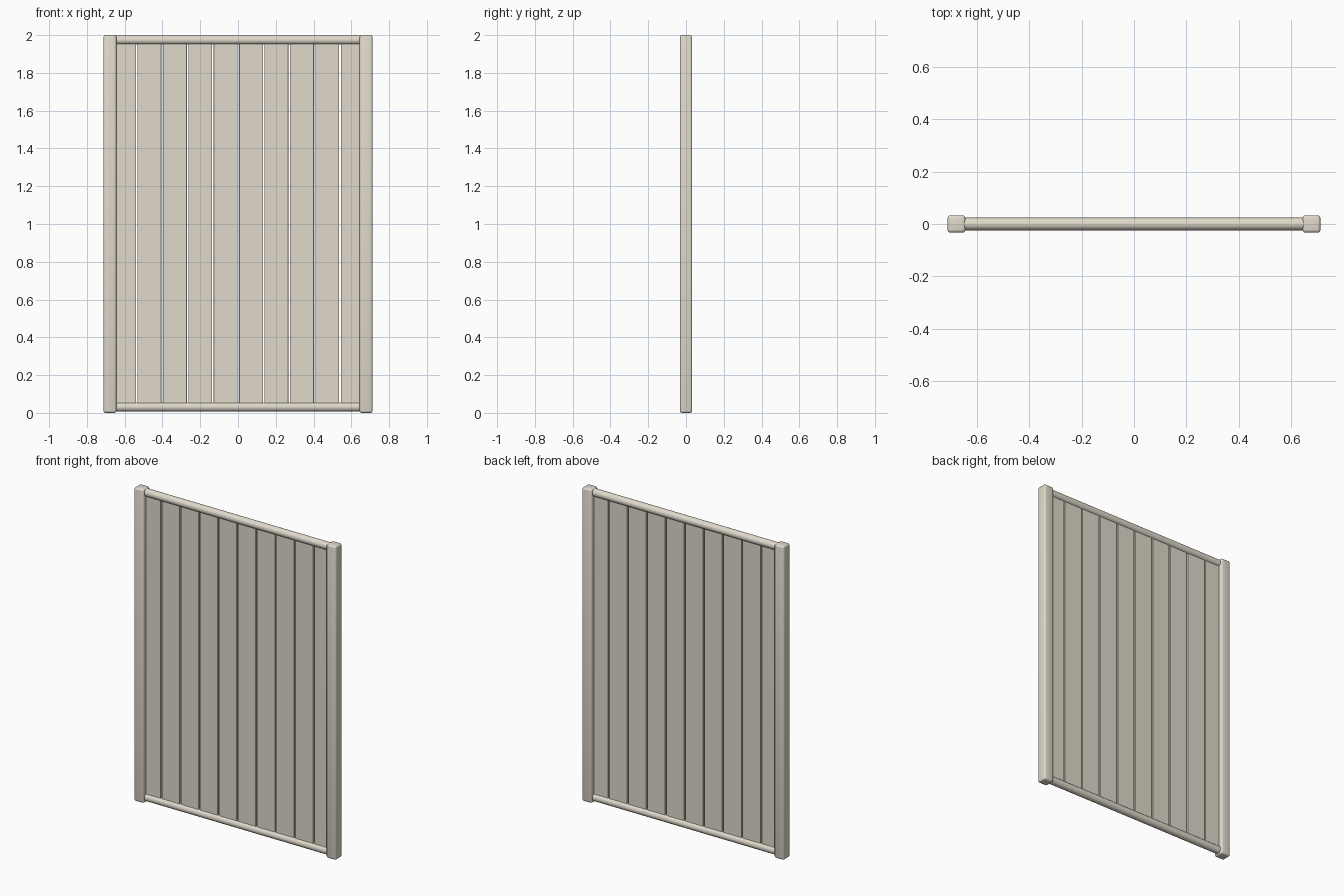
import bpy, math

if "Cube" in bpy.data.objects:
    bpy.data.objects.remove(bpy.data.objects["Cube"])

wood = bpy.data.materials.new("pale_wood")
wood.diffuse_color = (0.75, 0.70, 0.60, 1)
wood.use_nodes = True
wood.node_tree.nodes["Principled BSDF"].inputs["Base Color"].default_value = wood.diffuse_color


def finish(ob, name, angle=35):
    ob.name = name
    ob.data.materials.append(wood)
    bpy.ops.object.shade_smooth_by_angle(angle=math.radians(angle))
    return ob


def box(name, centre, size, bevel, segments):
    bpy.ops.mesh.primitive_cube_add(size=1, location=centre)
    ob = bpy.context.object
    ob.scale = size
    bpy.ops.object.transform_apply(location=False, rotation=False, scale=True)
    mod = ob.modifiers.new("soft_edges", 'BEVEL')
    mod.width, mod.segments = bevel, segments
    bpy.ops.object.modifier_apply(modifier=mod.name)
    return finish(ob, name)


def rail(name, z):
    bpy.ops.mesh.primitive_cylinder_add(vertices=24, radius=0.024, depth=1.33,
                                        location=(0, 0, z),
                                        rotation=(0, math.pi / 2, 0))
    return finish(bpy.context.object, name)


# Rounded square side posts
for side, sx in (("left", -1), ("right", 1)):
    box(side + "_post", (sx * 0.678, 0, 1.0), (0.068, 0.066, 2.0), 0.011, 3)

# Round rails between the posts
rail("top_rail", 1.974)
rail("bottom_rail", 0.031)

# Vertical boards with narrow see-through gaps, ends buried in the frame
pitch, gap, count = 0.1345, 0.008, 10
for i in range(count):
    x = 0.002 + (i - (count - 1) / 2) * pitch
    box(f"board_{i + 1}", (x, 0, 1.0025), (pitch - gap, 0.018, 1.93), 0.001, 1)
